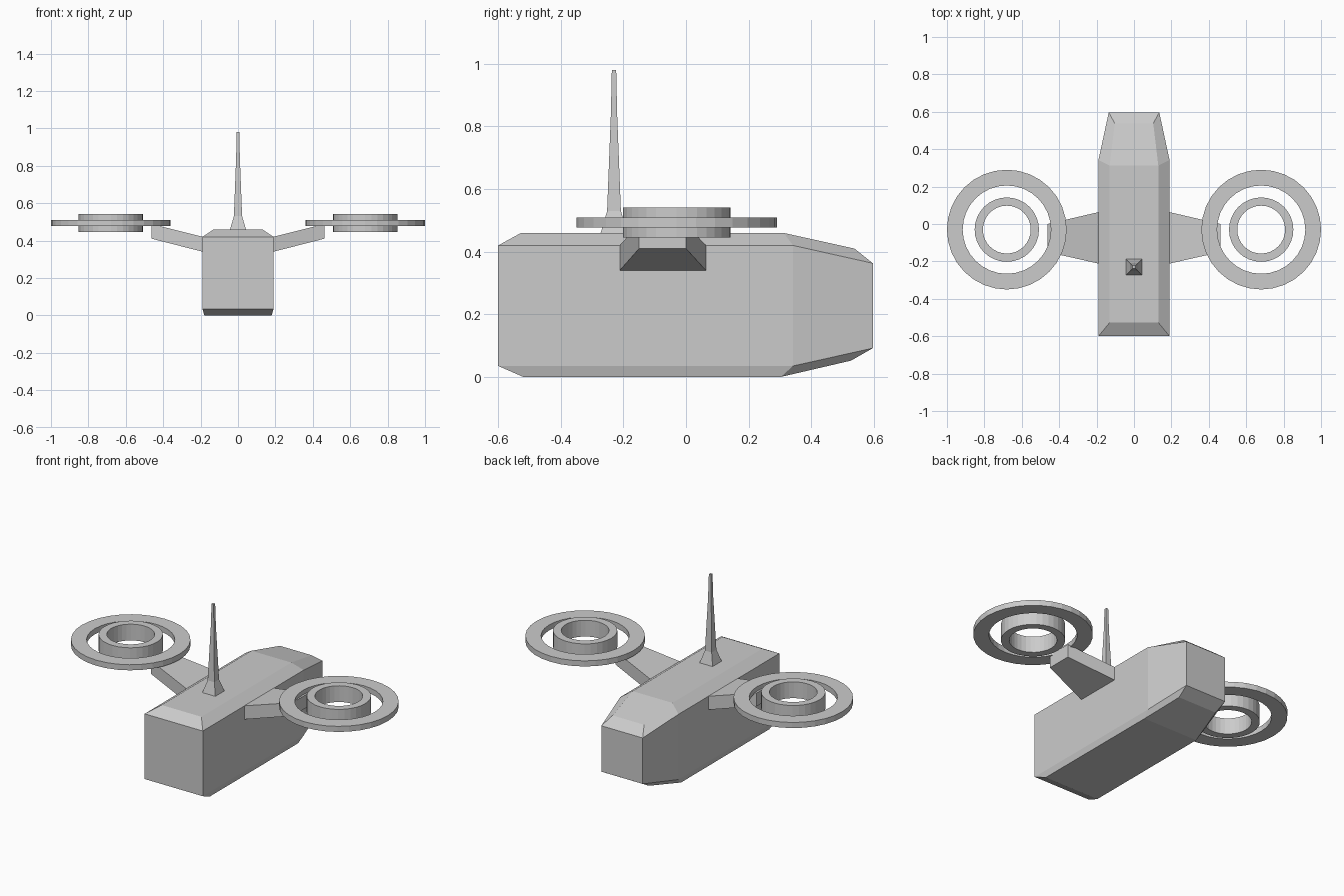
import bpy
from math import cos, sin, tau

if "Cube" in bpy.data.objects:
    bpy.data.objects.remove(bpy.data.objects["Cube"])


def make(name, verts, faces):
    mesh = bpy.data.meshes.new(name)
    mesh.from_pydata(verts, [], faces)
    mesh.validate()
    obj = bpy.data.objects.new(name, mesh)
    bpy.context.collection.objects.link(obj)
    return obj


def loft(name, rings, caps):
    """Skin a list of equal-length rings; caps are index tuples within a ring."""
    n = len(rings[0])
    last = (len(rings) - 1) * n
    faces = [(r*n + i, r*n + (i+1) % n, (r+1)*n + (i+1) % n, (r+1)*n + i)
             for r in range(len(rings) - 1) for i in range(n)]
    faces += [tuple(reversed(c)) for c in caps]
    faces += [tuple(last + i for i in c) for c in caps]
    return make(name, [v for r in rings for v in r], faces)


# Body: bevelled box section at tail, shoulder and nose
def section(side, top, bottom):
    (sx, sy, z0, z1), (tx, ty, tz), (bx, by, bz) = side, top, bottom
    return [(bx, by, bz), (-bx, by, bz), (-sx, sy, z0), (-sx, sy, z1),
            (-tx, ty, tz), (tx, ty, tz), (sx, sy, z1), (sx, sy, z0)]


loft("body", [
    section((.19, -.6, .035, .42), (.13, -.527, .46), (.18, -.52, 0)),
    section((.19, .342, .035, .42), (.13, .312, .46), (.18, .303, 0)),
    section((.135, .597, .092, .363), (.103, .538, .41), (.127, .527, .052)),
], [(0, 1, 2, 7), (7, 2, 3, 6), (6, 3, 4, 5)])


# Antenna: square tapering mast with flared foot
def square(z, r, y=-.23):
    return [(-r, y - r, z), (r, y - r, z), (r, y + r, z), (-r, y + r, z)]


loft("antenna", [square(z, r) for z, r in
                 ((.455, .044), (.53, .022), (.84, .01), (.98, .007))],
     [(0, 1, 2, 3)])


# Flat tube with rectangular section, used for both rotor rings
def tube(name, cx, cy, r_out, r_in, z0, z1, n=32):
    prof = ((r_out, z0), (r_out, z1), (r_in, z1), (r_in, z0))
    verts = [(cx + r*cos(tau*i/n), cy + r*sin(tau*i/n), z)
             for i in range(n) for r, z in prof]
    faces = [(i*4 + k, (i+1) % n*4 + k, (i+1) % n*4 + (k+1) % 4, i*4 + (k+1) % 4)
             for i in range(n) for k in range(4)]
    return make(name, verts, faces)


# Arms and rotor rings on both sides
for s, side in ((1, "right"), (-1, "left")):
    ends = [[(s*x, y0, z0), (s*x, y1, z0), (s*x, y1, z1), (s*x, y0, z1)][::s]
            for x, y0, y1, z0, z1 in ((.188, -.212, .064, .34, .42),
                                      (.462, -.15, 0, .41, .488))]
    loft(side + "_arm", ends, [(0, 1, 2, 3)])
    tube(side + "_outer_ring", s*.68, -.03, .32, .236, .477, .51)
    tube(side + "_inner_ring", s*.68, -.03, .172, .128, .445, .541)
